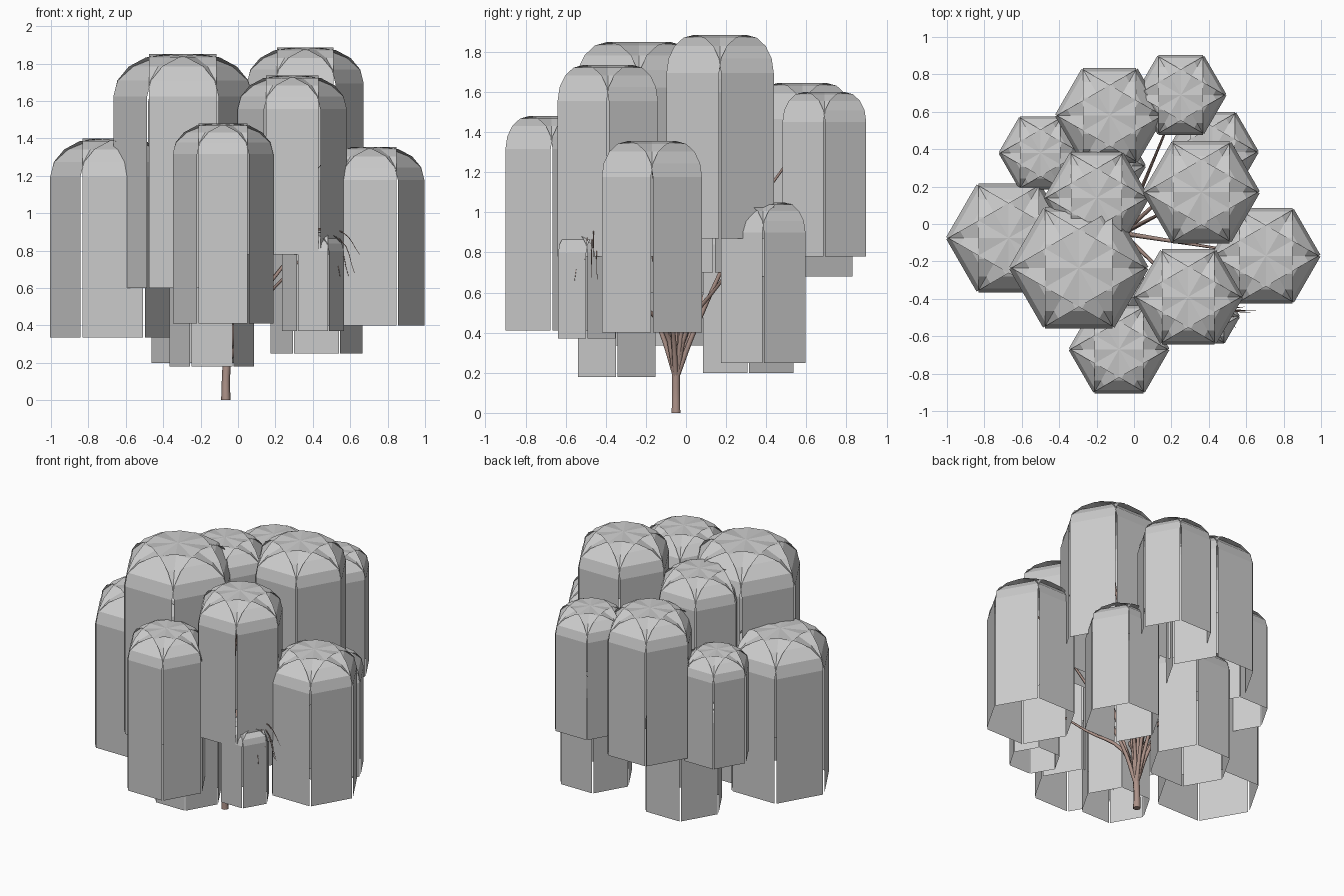
import bpy, bmesh, random
from math import sin, cos, pi
from mathutils import Vector, Matrix

random.seed(4)
if "Cube" in bpy.data.objects:
    bpy.data.objects.remove(bpy.data.objects["Cube"])


def material(name, rgb):
    m = bpy.data.materials.new(name)
    m.use_nodes = True
    m.diffuse_color = (*rgb, 1)
    m.node_tree.nodes["Principled BSDF"].inputs["Base Color"].default_value = (*rgb, 1)
    return m


leaf_grey = material("leaf grey", (0.6, 0.6, 0.6))
bark_brown = material("bark brown", (0.42, 0.29, 0.25))


def canopy(name, x, y, apothem, top, bottom):
    """Hexagonal weeping canopy: three crossing arched strips with hanging ends."""
    bm = bmesh.new()
    rise, half, steps = 0.7 * apothem, 0.555 * apothem, 8
    arc = [(-apothem * cos(pi * i / steps), top - rise + rise * sin(pi * i / steps))
           for i in range(steps + 1)]
    profile = [(-apothem, bottom)] + arc + [(apothem, bottom)]
    for k in range(3):
        turn = Matrix.Rotation(k * pi / 3, 4, "Z")
        rows = [[bm.verts.new(turn @ Vector((s * half, d, z)) + Vector((x, y, 0)))
                 for s in (-1, 1)] for d, z in profile]
        for a, b in zip(rows, rows[1:]):
            bm.faces.new((a[0], a[1], b[1], b[0]))
    bmesh.ops.recalc_face_normals(bm, faces=bm.faces[:])
    mesh = bpy.data.meshes.new(name)
    bm.to_mesh(mesh)
    bm.free()
    mesh.materials.append(leaf_grey)
    bpy.context.collection.objects.link(bpy.data.objects.new(name, mesh))


def limb(name, points, radii):
    """Tapered round limb through the given points."""
    curve = bpy.data.curves.new(name, "CURVE")
    curve.dimensions = "3D"
    curve.bevel_depth = 1
    curve.bevel_resolution = 1
    curve.resolution_u = 4
    curve.use_fill_caps = True
    spline = curve.splines.new("BEZIER")
    spline.bezier_points.add(len(points) - 1)
    for p, co, r in zip(spline.bezier_points, points, radii):
        p.co = co
        p.radius = r
        p.handle_left_type = p.handle_right_type = "AUTO"
    curve.materials.append(bark_brown)
    bpy.context.collection.objects.link(bpy.data.objects.new(name, curve))


# Canopies: centre x, centre y, apothem, top, bottom
canopies = {
    "front_left_high_canopy": (-0.295, -0.235, 0.325, 1.85, 0.60),
    "right_high_canopy": (0.36, 0.17, 0.273, 1.885, 0.87),
    "front_right_canopy": (0.29, -0.39, 0.255, 1.735, 0.78),
    "front_low_canopy": (-0.08, -0.67, 0.235, 1.48, 0.41),
    "right_low_canopy": (0.705, -0.17, 0.255, 1.355, 0.40),
    "left_low_canopy": (-0.67, -0.075, 0.292, 1.40, 0.335),
    "centre_canopy": (-0.20, 0.14, 0.245, 1.77, 0.70),
    "back_canopy": (-0.13, 0.58, 0.255, 1.645, 0.68),
    "back_right_canopy": (0.25, 0.69, 0.213, 1.60, 0.78),
    "back_left_canopy": (-0.50, 0.38, 0.195, 1.38, 0.65),
    "inner_right_canopy": (0.42, 0.385, 0.215, 1.05, 0.25),
    "inner_front_canopy": (-0.14, -0.345, 0.197, 0.95, 0.18),
    "inner_back_canopy": (-0.20, 0.31, 0.23, 1.0, 0.20),
    "small_front_canopy": (0.40, -0.495, 0.145, 0.90, 0.37),
}
for name, values in canopies.items():
    canopy(name, *values)

# Trunk
base = Vector((-0.065, -0.05, 0))
fork = base + Vector((0.005, 0, 0.2))
limb("trunk", [base, base + Vector((0, 0, 0.1)), fork], [0.025, 0.022, 0.022])

# Branches sweep up from the fork into each canopy
for name, (x, y, a, top, bottom) in canopies.items():
    tip = Vector((x, y, top - 0.5 * a))
    span = tip - fork
    low = fork + Vector((span.x * 0.13, span.y * 0.13, 0.22))
    mid = fork + Vector((span.x * 0.5, span.y * 0.5, max(span.z * 0.6, 0.3)))
    limb(name.replace("canopy", "branch"), [fork - Vector((0, 0, 0.03)), low, mid, tip],
         [0.014, 0.012, 0.008, 0.004])

# Fine drooping twigs at the front right
for i in range(6):
    start = Vector((0.42, -0.46, 0.9 + random.uniform(-0.04, 0.03)))
    reach = Vector((random.uniform(0.11, 0.26), random.uniform(-0.13, 0.03), 0))
    limb("drooping_twig_%d" % (i + 1),
         [start, start + reach * 0.6 - Vector((0, 0, 0.02)),
          start + reach - Vector((0, 0, random.uniform(0.12, 0.22)))],
         [0.004, 0.003, 0.001])
